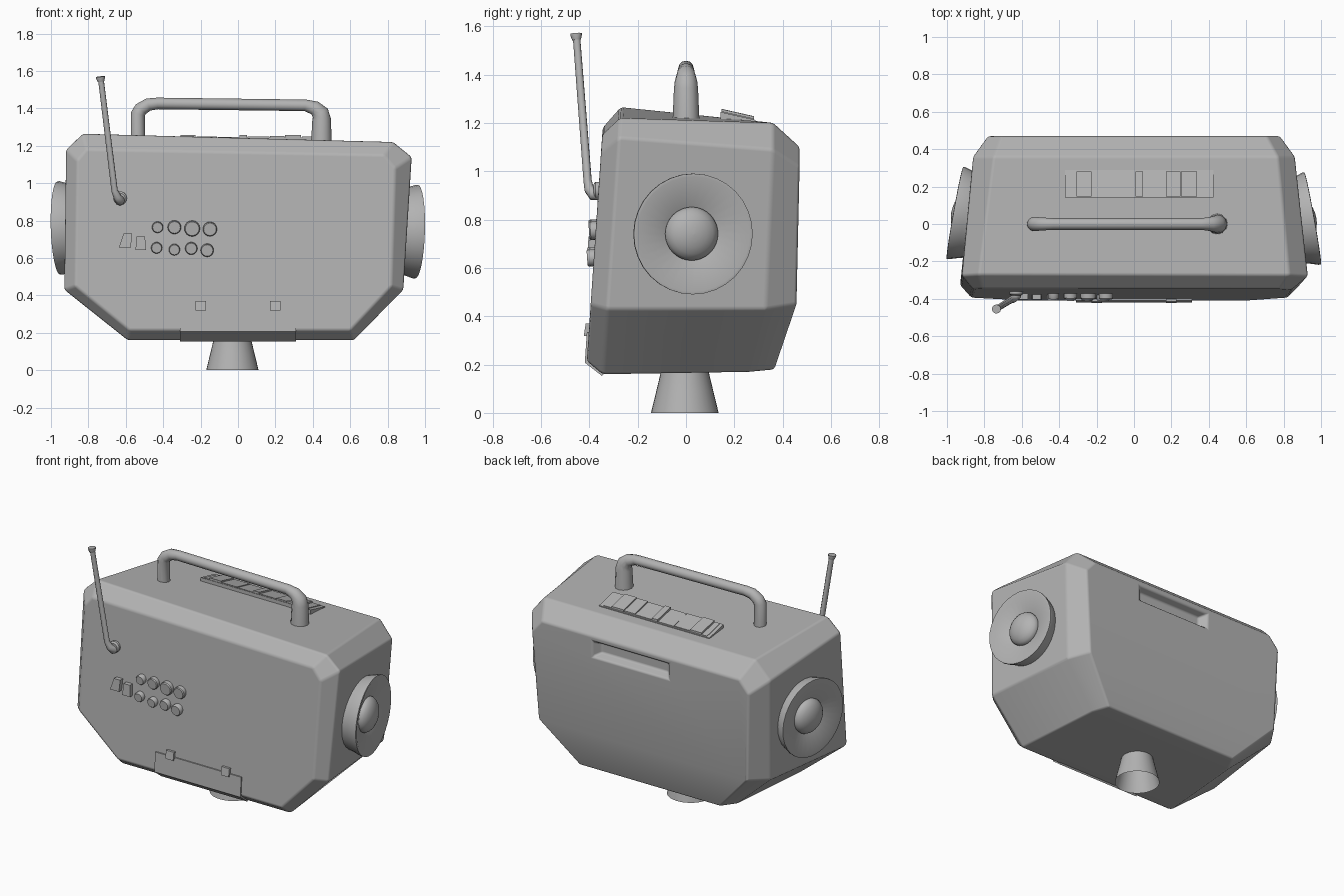
import bpy, bmesh, math
from mathutils import Vector, Matrix

if "Cube" in bpy.data.objects:
    bpy.data.objects.remove(bpy.data.objects["Cube"])

grey = bpy.data.materials.new("plain_grey")
grey.diffuse_color = (0.45, 0.45, 0.45, 1)
grey.use_nodes = True
grey.node_tree.nodes["Principled BSDF"].inputs["Base Color"].default_value = grey.diffuse_color


def make(name, verts, faces, smooth=None):
    bm = bmesh.new()
    vs = [bm.verts.new(v) for v in verts]
    for f in faces:
        bm.faces.new([vs[i] for i in f])
    bmesh.ops.recalc_face_normals(bm, faces=bm.faces[:])
    me = bpy.data.meshes.new(name)
    bm.to_mesh(me)
    bm.free()
    me.materials.append(grey)
    ob = bpy.data.objects.new(name, me)
    bpy.context.collection.objects.link(ob)
    if smooth:
        smooth_by(ob, smooth)
    return ob


def smooth_by(ob, angle):
    bpy.ops.object.select_all(action='DESELECT')
    ob.select_set(True)
    bpy.context.view_layer.objects.active = ob
    bpy.ops.object.shade_smooth_by_angle(angle=math.radians(angle))


def loft(name, rings, smooth=None, caps=True):
    """Skin a list of equal-length closed rings."""
    n = len(rings[0])
    verts = [p for r in rings for p in r]
    faces = [(k * n + i, k * n + (i + 1) % n, (k + 1) * n + (i + 1) % n, (k + 1) * n + i)
             for k in range(len(rings) - 1) for i in range(n)]
    if caps:
        faces += [tuple(range(n)), tuple(range((len(rings) - 1) * n, len(rings) * n))]
    return make(name, verts, faces, smooth)


def lathe(name, profile, origin, axis, n=32, smooth=35, caps=True):
    """Revolve (radius, height) points about an axis."""
    rot = Vector(axis).to_track_quat('Z', 'Y')
    rings = [[Vector(origin) + rot @ Vector((r * math.cos(2 * math.pi * i / n),
                                             r * math.sin(2 * math.pi * i / n), h))
              for i in range(n)] for r, h in profile]
    return loft(name, rings, smooth, caps)


def tube(name, pts, sides=4):
    """Round tube through (x, y, z, radius) points."""
    cu = bpy.data.curves.new(name, 'CURVE')
    cu.dimensions = '3D'
    cu.bevel_depth = 1
    cu.bevel_resolution = sides
    cu.use_fill_caps = True
    sp = cu.splines.new('POLY')
    sp.points.add(len(pts) - 1)
    for p, (x, y, z, r) in zip(sp.points, pts):
        p.co = (x, y, z, 1)
        p.radius = r
    cu.materials.append(grey)
    ob = bpy.data.objects.new(name, cu)
    bpy.context.collection.objects.link(ob)
    bpy.ops.object.select_all(action='DESELECT')
    ob.select_set(True)
    bpy.context.view_layer.objects.active = ob
    bpy.ops.object.convert(target='MESH')
    smooth_by(bpy.context.object, 50)


def prism_x(name, x0, x1, yz):
    return loft(name, [[(x, y, z) for y, z in yz] for x in (x0, x1)])


def front_y(z):
    return -0.41 + 0.068 * (z - 0.22)


# Body: four chamfered outlines lofted from front to back
front = [(-.86, 1.12), (-.81, 1.18), (.78, 1.15), (.84, 1.08),
         (.82, .45), (.60, .215), (-.58, .215), (-.87, .45)]
rim = [(-.92, 1.18), (-.83, 1.265), (.83, 1.22), (.93, 1.14),
       (.885, .43), (.62, .16), (-.59, .16), (-.93, .43)]
rear = [(-.86, .36, 1.09), (-.75, .36, 1.2), (.77, .36, 1.2), (.86, .36, 1.09),
        (.82, .33, .43), (.56, .26, .17), (-.55, .26, .17), (-.84, .33, .43)]
back = [(-.78, .47, 1.02), (-.71, .47, 1.10), (.71, .47, 1.10), (.78, .47, 1.02),
        (.74, .457, .45), (.51, .365, .18), (-.50, .365, .18), (-.76, .457, .45)]
rings = [[(x, front_y(z), z) for x, z in front],
         [(x, -.345 + .068 * (z - .16), z) for x, z in rim], rear, back]
verts = [p for r in rings for p in r]
faces = [(k * 8 + i, k * 8 + (i + 1) % 8, k * 8 + 8 + (i + 1) % 8, k * 8 + 8 + i)
         for k in range(3) for i in range(8)]
faces += [tuple(range(8)), (24, 25, 26, 27, 28, 31), (31, 28, 29, 30)]
body = make("body", verts, faces)

# Recessed grip in the back
cutter = loft("grip_cutter", [
    [(-.17, .42, .985), (.31, .42, .985), (.31, .42, 1.05), (-.17, .42, 1.05)],
    [(-.22, .485, .96), (.36, .485, .96), (.36, .485, 1.075), (-.22, .485, 1.075)]])
cutter.hide_render = True
cutter.hide_viewport = True
cutter.display_type = 'WIRE'
cut = body.modifiers.new("grip", 'BOOLEAN')
cut.operation = 'DIFFERENCE'
cut.object = cutter
bev = body.modifiers.new("soft_edges", 'BEVEL')
bev.width = 0.012
bev.segments = 2
bev.limit_method = 'ANGLE'
bev.angle_limit = math.radians(25)
bev.harden_normals = True
body.data.polygons.foreach_set("use_smooth", [True] * len(body.data.polygons))

# Side speakers: flared rim, sunken cone, domed centre
profile = [(.22, -.12), (.235, -.06), (.25, -.012), (.25, 0), (.238, .002), (.11, -.045)]
dome = [(.112 * math.cos(a), -.045 + .065 * math.sin(a))
        for a in [math.radians(d) for d in (8, 25, 42, 60, 76, 89)]]
for side, c in ((1, (.955, .03, .74)), (-1, (-.957, .06, .76))):
    lathe("speaker_right" if side > 0 else "speaker_left", profile + dome, c,
          (side, .18, -.03))

# Carrying handle with thicker feet
tube("handle", [(-.535, 0, 1.18, .039), (-.535, 0, 1.37, .038), (-.52, 0, 1.395, .037),
                (-.48, 0, 1.42, .034), (-.43, 0, 1.426, .031), (.36, 0, 1.416, .031),
                (.41, 0, 1.402, .038), (.44, 0, 1.375, .046), (.447, 0, 1.34, .05),
                (.445, 0, 1.15, .058)])

# Aerial: pivot, rod and cap
lathe("aerial_pivot", [(.036, 0), (.036, .02), (.026, .028)], (-.63, -.355, .92), (0, -1, 0), 16)
tube("aerial", [(-.63, -.35, .905, .026), (-.63, -.385, .905, .026), (-.645, -.40, .925, .022),
                (-.66, -.407, .96, .018), (-.733, -.453, 1.555, .016)], 2)
lathe("aerial_cap", [(.018, 0), (.024, .02), (.024, .027)], (-.733, -.453, 1.543),
      (-.11, -.07, 1), 12)

# Round control knobs in two rows
knobs = [(-.43, .765, .030), (-.34, .765, .036), (-.245, .758, .042), (-.15, .755, .038),
         (-.435, .655, .030), (-.34, .645, .030), (-.25, .652, .033), (-.165, .642, .035)]
for i, (x, z, r) in enumerate(knobs):
    y = front_y(z)
    lathe("knob_%d" % (i + 1), [(r, -.01), (r, .022), (r * .88, .028)], (x, y, z),
          (0, -1, -.07), 16)

# Two wedge-shaped switches
for i, (xa, xb, xc, xd, z0, z1) in enumerate([(-.637, -.573, -.567, -.612, .655, .73),
                                              (-.548, -.493, -.497, -.542, .642, .716)]):
    outer = [(xa, z0), (xb, z0), (xc, z1), (xd, z1)]
    loft("switch_%d" % (i + 1), [[(x, front_y(z) + d, z) for x, z in outer]
                                 for d in (.01, -.028)])

# Lower hatch wrapping over the bottom edge, with two clips
prism_x("hatch", -.31, .31, [(front_y(.335), .335), (front_y(.335) - .008, .335),
                             (front_y(.21) - .008, .208), (-.348, .153),
                             (-.33, .17), (front_y(.22) + .02, .24)])
for s in (-1, 1):
    x = .2 * s
    prism_x("hatch_clip_left" if s < 0 else "hatch_clip_right", x - .028, x + .028,
            [(-.38, .37), (-.415, .37), (-.423, .318), (-.39, .318)])

# Sloped key tray on the top with raised keys
tray = [(.142, 1.20), (.142, 1.245), (.288, 1.212), (.288, 1.19)]
prism_x("key_tray", -.37, .425, tray)
edges = [-.35, -.31, -.225, -.11, .005, .05, .17, .25, .34, .40]
lifts = [.003, .013, .006, .003, .014, .005, .009, .013, .004]
for i, h in enumerate(lifts):
    prism_x("key_%d" % (i + 1), edges[i] + .002, edges[i + 1] - .002,
            [(.147, 1.22), (.147, 1.244 + h), (.282, 1.2135 + h), (.282, 1.20)])

# Flared hollow foot
lathe("foot", [(.14, 0), (.118, .09), (.10, .165), (.092, .21)], (-.03, -.005, 0), (0, 0, 1),
      caps=False)
